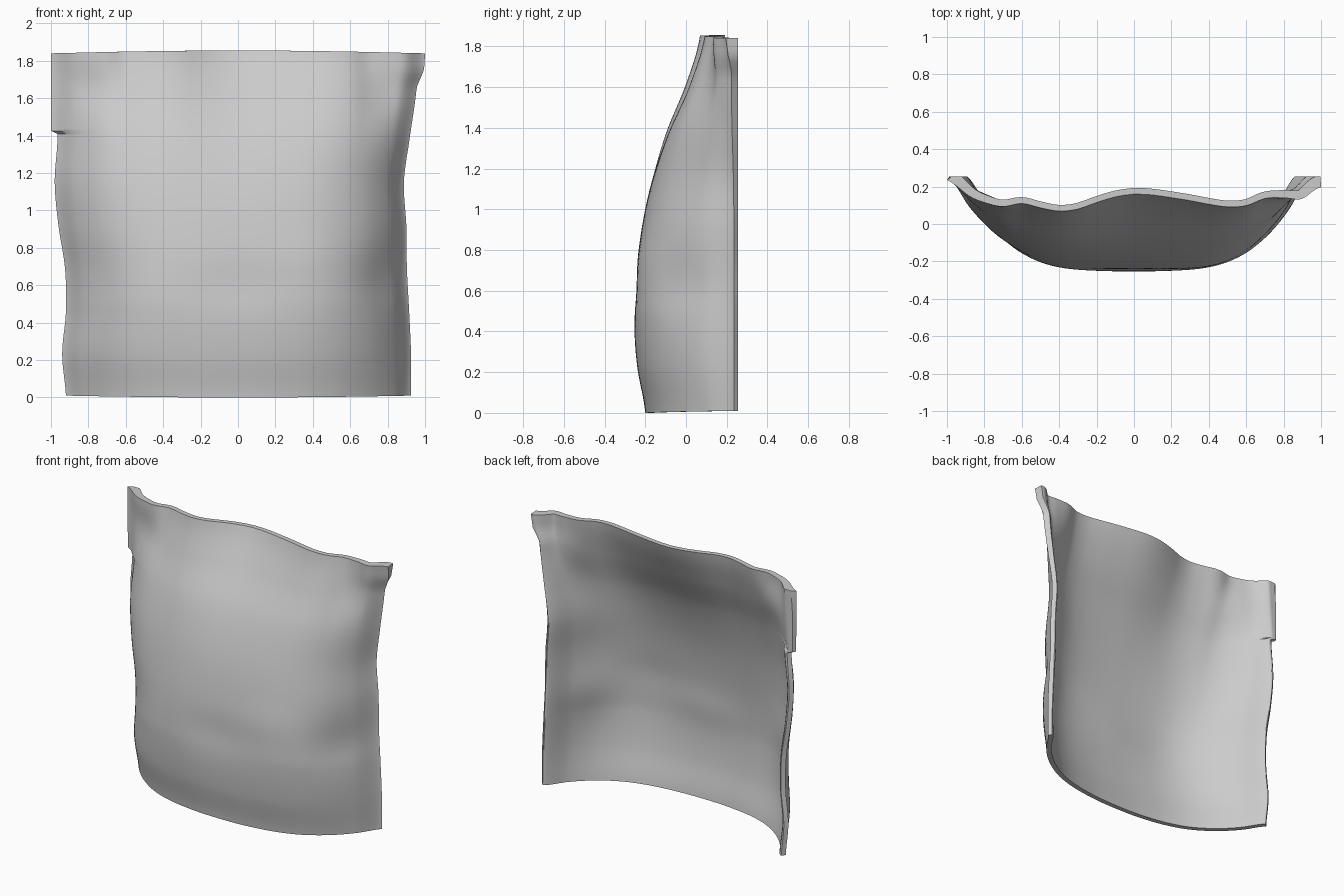
import bpy, bmesh, math

cube = bpy.data.objects.get("Cube")
if cube:
    bpy.data.objects.remove(cube)

HEIGHT, EDGE, BACK, THICK = 1.84, 0.235, 0.255, 0.033
ROWS, COLS = 64, 96


def curve(values, t):
    """Smooth curve through evenly spaced values, t from 0 to 1."""
    last = len(values) - 1
    f = min(max(t, 0), 1) * last
    i = min(int(f), last - 1)
    f -= i
    a, b, c, d = (values[min(max(i + k, 0), last)] for k in (-1, 0, 1, 2))
    return b + f * ((c - a) + f * ((2 * a - 5 * b + 4 * c - d) + f * (3 * (b - c) + d - a))) / 2


# Bottom-to-top outlines: front bulge and the two side edges
front = [-.20, -.24, -.255, -.245, -.215, -.17, -.105, -.01, .06]
right_edge = [.92, .94, .92, .925, .96, .98, .965, .965, .965]
left_edge = [.925, .925, .915, .903, .90, .887, .917, .95, .97]

# How far the cloth wraps back, from the middle to a side edge
wrap = [0, 0, .005, .015, .035, .075, .145, .25, .41, .655, 1]
bottom_wrap = [0, .003, .015, .04, .075, .13, .21, .33, .49, .71, 1]

# Waves of the top hem, from right to left
hem = [0, 0, .002, -.003, .024, .012, .002, .017, .054, .085, .10,
       .095, .08, .062, .039, .017, .01, .027, .002, -.035, 0]

# Soft dents and swells: x, z, width, height, depth
folds = [(.8, .62, .14, .16, .038), (0, .6, .25, .12, .01),
         (-.75, .6, .14, .2, .012), (.4, .75, .2, .12, -.006),
         (-.74, 1.64, .12, .12, .015), (.78, 1.62, .1, .15, .02),
         (-.88, HEIGHT, .18, .13, -.04)]


def outer_point(u, v):
    """Point on the outside of the cloth; u runs right to left, v upward."""
    z = v * HEIGHT
    s = abs(math.sin(u * math.pi / 2)) ** 0.8
    depth = curve(front, v)
    low = max(1 - z / .5, 0)
    back = low * curve(bottom_wrap, s) + (1 - low) * curve(wrap, s)
    y = depth + (EDGE - depth) * back
    if u < 0:
        x = -s * curve(right_edge, v)
        if z > 1.42:
            x -= .035 * s ** 14
    else:
        # Flared upper corner
        flare = s ** 12 * min(max((z - 1.66) / .09, 0), 1)
        x = s * curve(left_edge, v) + .03 * flare
        y -= .04 * flare * v ** 8
    rise = min(max((z - .9) / (HEIGHT - .9), 0), 1)
    y += rise ** 2 * curve(hem, (x + 1) / 2)
    fade = 1 - s ** 12
    for fx, fz, w, h, d in folds:
        y += fade * d * math.exp(-((x - fx) / w) ** 2 - ((z - fz) / h) ** 2)
    z += .015 * (1 - s * s) * v ** 8 + .01 * s * s * (1 - v) ** 8
    return x, min(y, BACK), z


def section(v):
    """Closed outline of the cloth at one height: outside, then inside."""
    outer = [outer_point(2 * i / COLS - 1, v) for i in range(COLS + 1)]
    inner = []
    for i, (x, y, z) in enumerate(outer):
        a, b = outer[max(i - 1, 0)], outer[min(i + 1, COLS)]
        dx, dy = b[0] - a[0], b[1] - a[1]
        # Thicker towards the upper corners
        reach = THICK * (1 + abs(x * v) ** 6) / math.hypot(dx, dy)
        inner.append((x - dy * reach, min(y + dx * reach, BACK), z))
    return outer + inner[::-1]


# Cloth panel as stacked sections, with extra rows at the side notch
levels = sorted([i / ROWS for i in range(ROWS + 1)] + [1.405 / HEIGHT, 1.425 / HEIGHT])
bm = bmesh.new()
rings = [[bm.verts.new(p) for p in section(v)] for v in levels]
count = len(rings[0])
for low, high in zip(rings, rings[1:]):
    for i in range(count):
        j = (i + 1) % count
        bm.faces.new((low[i], low[j], high[j], high[i]))

# Bottom and top hems
for ring in (rings[0], rings[-1]):
    for i in range(COLS):
        bm.faces.new((ring[i], ring[i + 1], ring[count - 2 - i], ring[count - 1 - i]))
bmesh.ops.recalc_face_normals(bm, faces=bm.faces)

mesh = bpy.data.meshes.new("cloth_panel")
bm.to_mesh(mesh)
bm.free()
panel = bpy.data.objects.new("cloth_panel", mesh)
bpy.context.collection.objects.link(panel)

# Plain grey cloth
grey = bpy.data.materials.new("light_grey_cloth")
grey.use_nodes = True
colour = (.6, .6, .6, 1)
grey.diffuse_color = colour
grey.node_tree.nodes["Principled BSDF"].inputs["Base Color"].default_value = colour
mesh.materials.append(grey)

bpy.ops.object.select_all(action='DESELECT')
panel.select_set(True)
bpy.context.view_layer.objects.active = panel
bpy.ops.object.shade_smooth_by_angle(angle=math.radians(40))
